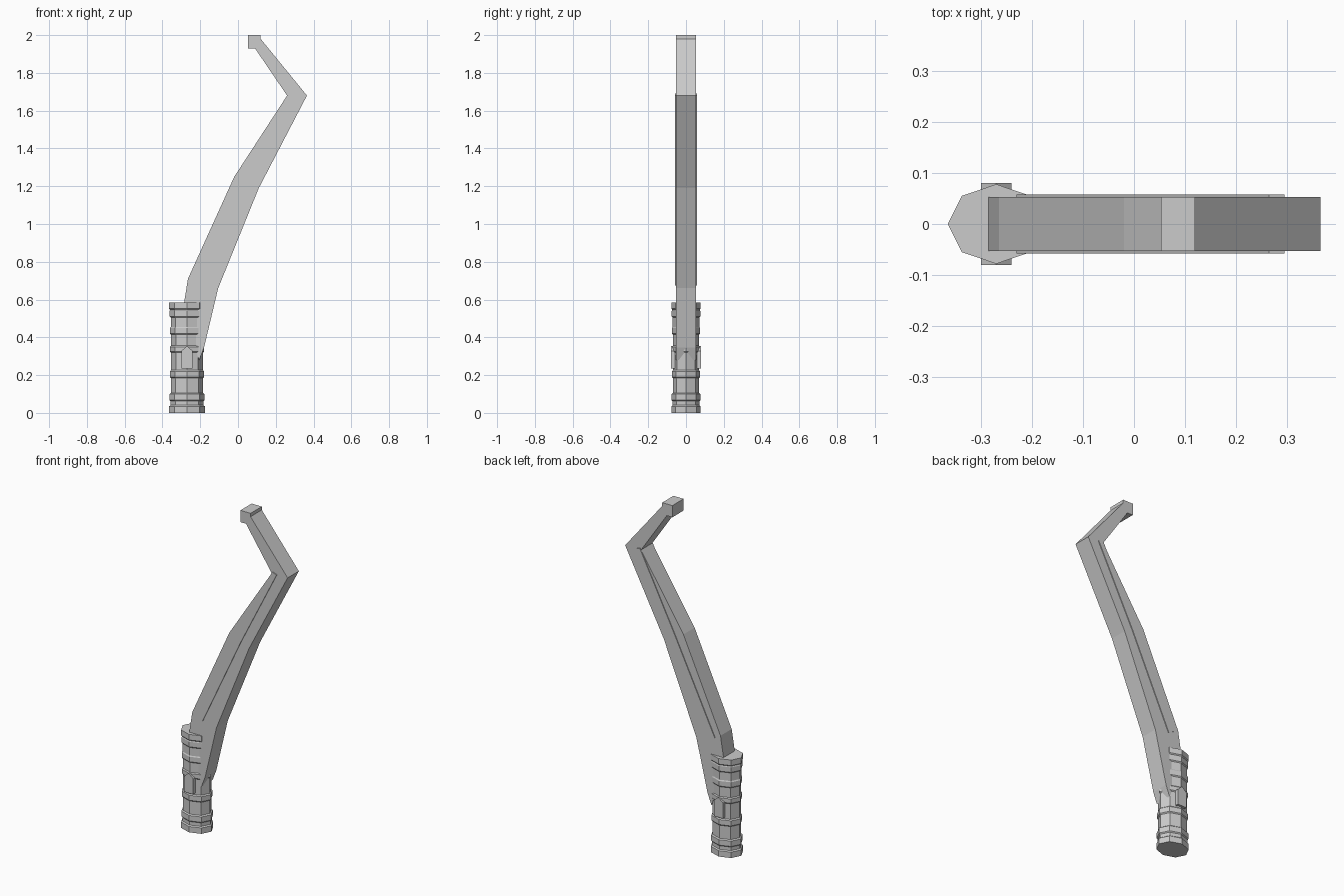
import bpy, bmesh, math

if "Cube" in bpy.data.objects:
    bpy.data.objects.remove(bpy.data.objects["Cube"])


def new_object(name, bm):
    bmesh.ops.recalc_face_normals(bm, faces=bm.faces[:])
    mesh = bpy.data.meshes.new(name)
    bm.to_mesh(mesh)
    bm.free()
    ob = bpy.data.objects.new(name, mesh)
    bpy.context.collection.objects.link(ob)
    return ob


def slab(name, profile, half_depth, y_mid=0.0):
    """Extrude an x-z outline along y."""
    bm = bmesh.new()
    face = bm.faces.new([bm.verts.new((x, y_mid - half_depth, z)) for x, z in profile])
    out = bmesh.ops.extrude_face_region(bm, geom=[face])
    for v in out["geom"]:
        if isinstance(v, bmesh.types.BMVert):
            v.co.y = y_mid + half_depth
    bmesh.ops.triangulate(bm, faces=[f for f in bm.faces if len(f.verts) > 4])
    return new_object(name, bm)


# Ribbed eight-sided handgrip: (bottom, top, scale) of each raised band
bands = [(0, .035, 1), (.068, .10, .98), (.19, .22, .96), (.325, .35, .95),
         (.42, .45, .95), (.51, .54, .97), (.552, .585, 1)]
rings = []
for lo, hi, s in bands:
    if rings:
        groove = s - .065
        rings += [(rings[-1][0] + .006, groove), (lo - .006, groove)]
    rings += [(lo, s), (hi, s)]

bm = bmesh.new()
loops = []
for z, s in rings:
    loops.append([bm.verts.new((-.27 + .095 * s * math.cos(i * math.pi / 4),
                                .078 * s * math.sin(i * math.pi / 4), z))
                  for i in range(8)])
for a, b in zip(loops, loops[1:]):
    for i in range(8):
        j = (i + 1) % 8
        bm.faces.new((a[i], a[j], b[j], b[i]))
bm.faces.new(loops[0][::-1])
bm.faces.new(loops[-1])
new_object("handgrip", bm)

# Bent arm with hooked tip
arm = [(-.285, .585), (-.265, .71), (-.02, 1.25), (.26, 1.68), (.09, 1.93),
       (.053, 1.93), (.053, 2.0), (.12, 2.0), (.12, 1.98), (.365, 1.68),
       (.11, 1.19), (-.105, .66), (-.18, .345), (-.205, .28), (-.25, .40)]
slab("bent_arm", arm, .053)

# Thin raised strips on both sides of the arm
strip = [(-.23, .69), (.03, 1.225), (.265, 1.69), (.295, 1.68),
         (.058, 1.215), (-.195, .675)]
# Pointed side buttons on the grip
button = [(-.30, .235), (-.24, .235), (-.24, .328), (-.27, .355), (-.30, .328)]
for side, label in ((-1, "front"), (1, "back")):
    slab(label + "_arm_strip", strip, .004, side * .0535)
    slab(label + "_button", button, .015, side * .065)
